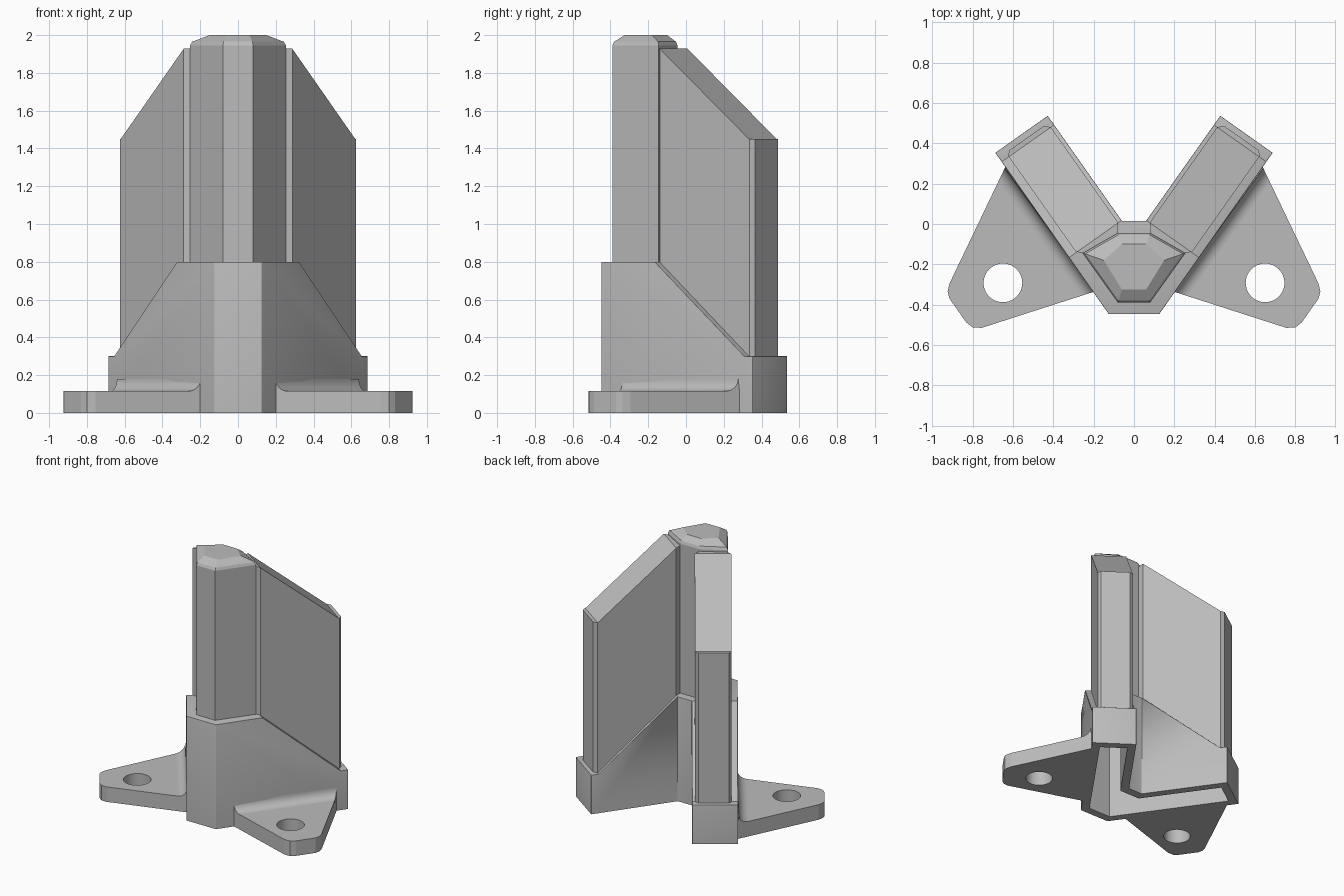
import bpy, bmesh, math
from mathutils import Vector

if "Cube" in bpy.data.objects:
    bpy.data.objects.remove(bpy.data.objects["Cube"])

D = Vector((0.577, 0.817, 0))    # along the right arm
N = Vector((0.817, -0.577, 0))   # outward across the right arm
S0, S1 = 0.05, 0.63              # where the sloping part starts and ends

grey = bpy.data.materials.new("light_grey")
grey.diffuse_color = (0.5, 0.5, 0.5, 1)
grey.use_nodes = True
grey.node_tree.nodes["Principled BSDF"].inputs["Base Color"].default_value = grey.diffuse_color


def arm(s, n):
    p = D * s + N * n
    return (p.x, p.y)


def slope(high, low):
    """Height as a function of distance along the arm."""
    def f(p):
        s = min(max(p.xy.dot(D.xy), S0), S1)
        return high + (low - high) * (s - S0) / (S1 - S0)
    return f


def finish(name, bm, mirror=False, smooth=False):
    bmesh.ops.recalc_face_normals(bm, faces=bm.faces[:])
    me = bpy.data.meshes.new(name)
    bm.to_mesh(me)
    bm.free()
    ob = bpy.data.objects.new(name, me)
    bpy.context.collection.objects.link(ob)
    me.materials.append(grey)
    if smooth:
        bpy.ops.object.select_all(action='DESELECT')
        ob.select_set(True)
        bpy.context.view_layer.objects.active = ob
        bpy.ops.object.shade_smooth_by_angle(angle=math.radians(35))
    if mirror:
        ob.modifiers.new("mirror", 'MIRROR').use_mirror_merge = False
    return ob


def prism(points, bottom, top):
    """Footprint extruded between two height functions, split at the slope ends."""
    bm = bmesh.new()
    face = bm.faces.new([bm.verts.new((x, y, 0)) for x, y in points])
    up = bmesh.ops.extrude_face_region(bm, geom=[face])['geom']
    bmesh.ops.translate(bm, vec=(0, 0, 1),
                        verts=[g for g in up if isinstance(g, bmesh.types.BMVert)])
    for s in (S0, S1):
        bmesh.ops.bisect_plane(bm, geom=bm.verts[:] + bm.edges[:] + bm.faces[:],
                               plane_co=D * s, plane_no=D)
    for v in bm.verts:
        v.co.z = top(v.co) if v.co.z > 0.5 else bottom(v.co)
    return bm


def whole(bm):
    """Open the centre plane and weld on the mirrored half."""
    mid = [f for f in bm.faces if all(abs(v.co.x) < 1e-5 for v in f.verts)]
    bmesh.ops.delete(bm, geom=mid, context='FACES')
    dup = bmesh.ops.duplicate(bm, geom=bm.verts[:] + bm.edges[:] + bm.faces[:])['geom']
    for v in dup:
        if isinstance(v, bmesh.types.BMVert):
            v.co.x *= -1
    bmesh.ops.remove_doubles(bm, verts=bm.verts[:], dist=1e-4)
    bmesh.ops.recalc_face_normals(bm, faces=bm.faces[:])
    bmesh.ops.dissolve_limit(bm, angle_limit=0.01, verts=bm.verts[:], edges=bm.edges[:])
    return bm


def cut(ob, cutter):
    m = ob.modifiers.new("cut", 'BOOLEAN')
    m.operation, m.solver, m.object = 'DIFFERENCE', 'EXACT', cutter
    cutter.hide_render = True
    cutter.hide_viewport = True
    cutter.display_type = 'WIRE'


# V-shaped sleeve with rounded edges, hollow from below
bm = whole(prism([(0, -0.447), (0.125, -0.447), arm(0.685, 0.358), arm(0.685, 0.04),
                  (0.0595, 0.015), (0, 0.015)], lambda p: 0, slope(0.8, 0.3)))
edges = [e for e in bm.edges if len(e.link_faces) == 2
         and e.calc_face_angle() > math.radians(45)
         and max(v.co.z for v in e.verts) > 0.01]
bmesh.ops.bevel(bm, geom=edges, offset=0.035, segments=4, profile=0.5,
                affect='EDGES', clamp_overlap=True)
sleeve = finish("sleeve", bm, smooth=True)
hollow = finish("hollow_cutter", whole(prism(
    [(0, -0.387), (0.094, -0.387), arm(0.625, 0.30), arm(0.625, 0.10),
     (0.087, -0.05), (0, -0.05)], lambda p: -0.1, slope(0.72, 0.22))))
cut(sleeve, hollow)

# Wing panels with sloping tops and chamfered ends
bm = prism([arm(*p) for p in ((0.0, 0.28), (0.03, 0.29), (0.053, 0.315), (0.635, 0.315),
                              (0.655, 0.295), (0.655, 0.085), (0.63, 0.06),
                              (0.053, 0.06), (0.02, 0.085), (0.0, 0.1))],
           slope(0.76, 0.26), slope(1.93, 1.45))
finish("wing_panels", bm, mirror=True)

# Central column with a bevelled cap
outer = [(0.08, -0.39), (0.255, -0.145), (0.08, -0.045)]
inner = [(0.06, -0.325), (0.15, -0.18), (0.06, -0.10)]
bm = bmesh.new()
rings = []
for half, grow, z in ((outer, 1, 0.75), (outer, 1, 1.945), (outer, 0.95, 1.965), (inner, 1, 2.0)):
    loop = half + [(-x, y) for x, y in reversed(half)]
    rings.append([bm.verts.new((x * grow, -0.2 + (y + 0.2) * grow, z)) for x, y in loop])
for a, b in zip(rings, rings[1:]):
    for i in range(6):
        j = (i + 1) % 6
        bm.faces.new((a[i], a[j], b[j], b[i]))
bm.faces.new(rings[0])
bm.faces.new(rings[-1])
finish("column", bm)

# Mounting tabs with bolt holes
T = 0.115
A, B = Vector((0.19, -0.333)), Vector((0.637, 0.285))
bm = prism([tuple(A), (0.755, -0.515), (0.80, -0.513), (0.832, -0.488), (0.915, -0.37),
            (0.924, -0.335), (0.915, -0.295), tuple(B)], lambda p: 0, lambda p: T)
tabs = finish("mounting_tabs", bm)
bm = bmesh.new()
bmesh.ops.create_cone(bm, cap_ends=True, segments=40, radius1=0.096, radius2=0.096, depth=0.5)
bmesh.ops.translate(bm, vec=(0.65, -0.292, 0), verts=bm.verts[:])
cut(tabs, finish("hole_cutter", bm, smooth=True))
tabs.modifiers.new("mirror", 'MIRROR').use_mirror_merge = False

# Concave fillets where the tabs meet the sleeve
bm = bmesh.new()
R = 0.065
prof = [(0, T - 0.02)]
for i in range(9):
    a = math.pi / 2 * i / 8
    prof.append((0.008 + R * (1 - math.cos(a)), T + R * (1 - math.sin(a))))
prof.append((0.008 + R, T - 0.02))
rows = []
for dn, z in prof:
    a = A + Vector((0.996, -0.323)) * dn
    b = B + Vector((0.497, -1.03)) * dn
    rows.append((bm.verts.new((a.x, a.y, z)), bm.verts.new((b.x, b.y, z))))
for i, r in enumerate(rows):
    q = rows[(i + 1) % len(rows)]
    bm.faces.new((r[0], r[1], q[1], q[0]))
bm.faces.new([r[0] for r in rows])
bm.faces.new([r[1] for r in rows])
finish("tab_fillets", bm, mirror=True, smooth=True)
